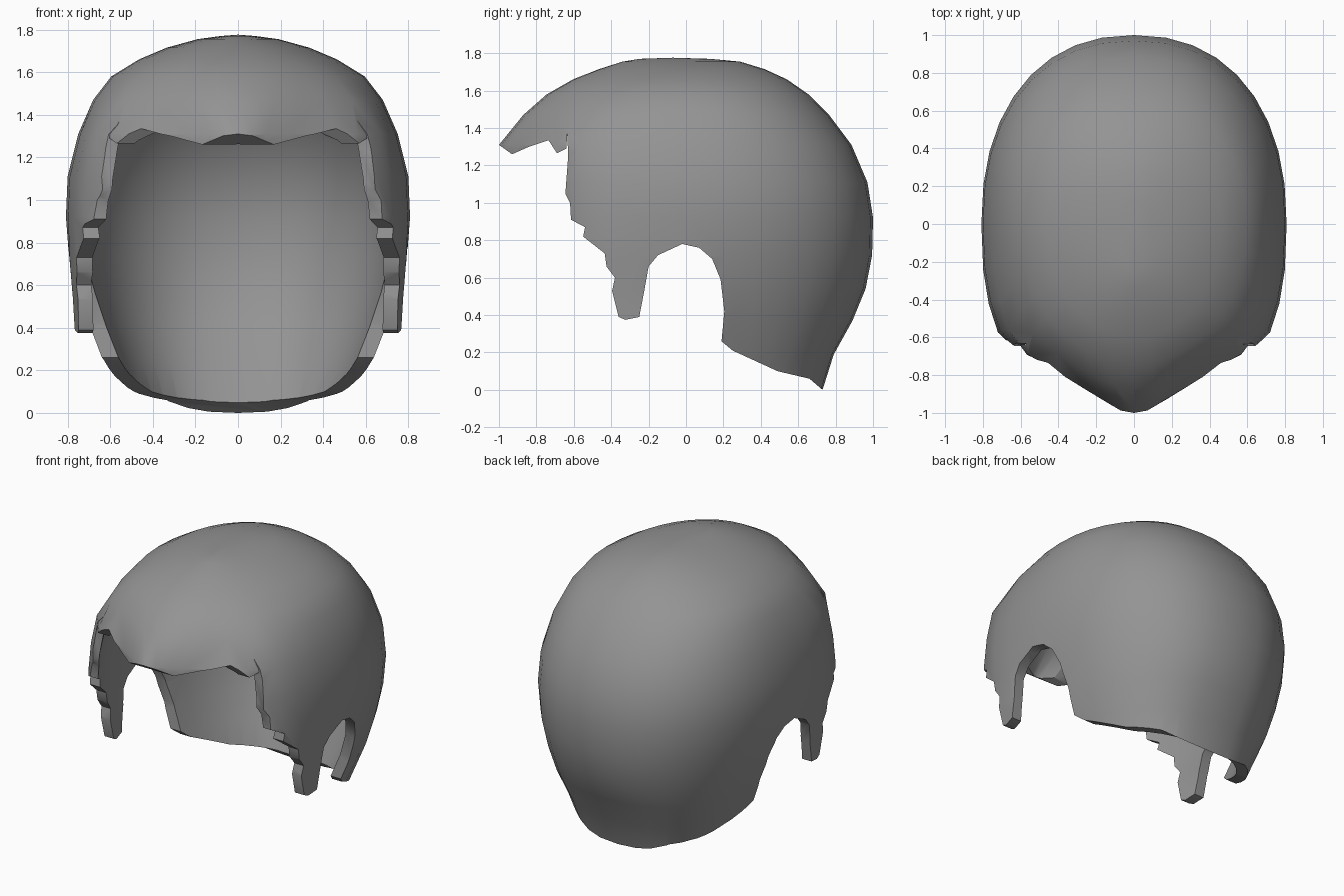
import bpy, bmesh, math

if "Cube" in bpy.data.objects:
    bpy.data.objects.remove(bpy.data.objects["Cube"])

# Head form by height: z, side width, back depth, front depth, back roundness,
# front roundness, sideburn width, strength of the pointed fringe
RINGS = [
    (-0.20, 0.42, 0.64, 1.00, 2.6, 2.5, 0.75, 1),
    (0.00, 0.53, 0.73, 1.00, 2.6, 2.5, 0.75, 1),
    (0.19, 0.615, 0.79, 1.00, 2.5, 2.5, 0.76, 1),
    (0.37, 0.69, 0.89, 1.00, 2.35, 2.5, 0.775, 1),
    (0.54, 0.745, 0.96, 1.00, 2.25, 2.5, 0.785, 1),
    (0.72, 0.785, 0.995, 1.00, 2.25, 2.5, 0.80, 1),
    (0.92, 0.808, 1.00, 1.00, 2.25, 2.5, 0.808, 1),
    (1.11, 0.80, 0.97, 1.00, 2.25, 2.4, 0.80, 1),
    (1.31, 0.75, 0.885, 1.00, 2.25, 2.4, 0.75, 1),
    (1.47, 0.68, 0.765, 0.87, 2.25, 2.2, 0.68, 0.6),
    (1.58, 0.595, 0.655, 0.745, 2.2, 2.1, 0.595, 0.2),
    (1.66, 0.465, 0.54, 0.605, 2.1, 2.0, 0.465, 0),
    (1.715, 0.335, 0.42, 0.465, 2.1, 2.0, 0.335, 0),
    (1.755, 0.19, 0.29, 0.34, 2.1, 2.0, 0.19, 0),
    (1.77, 0.08, 0.13, 0.25, 2.1, 2.0, 0.08, 0),
]
SEG = 36

# Side outline of the hairline (y, z): fringe, sideburn, ear gap, nape
HAIRLINE = [
    (-1.2, 1.31), (-1.0, 1.31), (-0.93, 1.26), (-0.84, 1.30), (-0.735, 1.335),
    (-0.69, 1.265), (-0.64, 1.29), (-0.635, 1.37), (-0.63, 1.25), (-0.645, 1.05),
    (-0.62, 1.0), (-0.615, 0.91), (-0.54, 0.87), (-0.55, 0.82), (-0.435, 0.73),
    (-0.425, 0.66), (-0.38, 0.60), (-0.395, 0.53), (-0.36, 0.39), (-0.325, 0.375),
    (-0.25, 0.39), (-0.225, 0.52), (-0.20, 0.66), (-0.15, 0.72), (-0.02, 0.78),
    (0.07, 0.76), (0.14, 0.70), (0.185, 0.59), (0.205, 0.42), (0.19, 0.26),
    (0.25, 0.21), (0.49, 0.10), (0.66, 0.06), (0.73, 0.0), (1.2, -0.1),
    (1.2, 2.0), (-1.2, 2.0),
]


def new_object(name, bm):
    bmesh.ops.recalc_face_normals(bm, faces=bm.faces[:])
    mesh = bpy.data.meshes.new(name)
    bm.to_mesh(mesh)
    bm.free()
    ob = bpy.data.objects.new(name, mesh)
    bpy.context.collection.objects.link(ob)
    return ob


def ring_point(ring, a, tip, slope):
    """Superellipse point with separate front, back and sideburn sizes."""
    z, w, back, front, n_back, n_front, w_front, point = ring
    c, s = math.cos(a), math.sin(a)
    n, depth = (n_front, front) if c < 0 else (n_back, back)
    y = math.copysign(depth * abs(c) ** (2 / n), c)
    t = min(1, max(0, (0.2 - y) / 0.4))
    width = w + (w_front - w) * t * t * (3 - 2 * t)
    x = width * abs(s) ** (2 / n)
    if c < 0:   # straight flanks running to the pointed fringe
        flank = (tip + slope * (1 + y / front)) * w / 0.75
        x += (min(x, flank) - x) * point
    return (math.copysign(x, s) if abs(s) > 1e-6 else 0, y, z)


def head_form(name, scale=(1, 1, 1), centre=0.9, tip=0.05, slope=1.65):
    bm = bmesh.new()
    loops = []
    for ring in RINGS:
        pts = [ring_point(ring, 2 * math.pi * i / SEG, tip, slope) for i in range(SEG)]
        loops.append([bm.verts.new(p) for p in pts])
    for lo, hi in zip(loops, loops[1:]):
        for i in range(SEG):
            j = (i + 1) % SEG
            bm.faces.new((lo[i], lo[j], hi[j], hi[i]))
    top = bm.verts.new((0, -0.07, 1.776))
    for i in range(SEG):
        bm.faces.new((loops[-1][i], loops[-1][(i + 1) % SEG], top))
    bm.faces.new(loops[0][::-1])
    for v in bm.verts:
        v.co.x *= scale[0]
        v.co.y *= scale[1]
        v.co.z = centre + (v.co.z - centre) * scale[2]
    return new_object(name, bm)


def prism(name, outline, half):
    bm = bmesh.new()
    a = [bm.verts.new((-half, y, z)) for y, z in outline]
    b = [bm.verts.new((half, y, z)) for y, z in outline]
    bm.faces.new(a)
    bm.faces.new(b[::-1])
    for i in range(len(a)):
        j = (i + 1) % len(a)
        bm.faces.new((a[i], a[j], b[j], b[i]))
    return new_object(name, bm)


def cut(ob, tool, operation):
    mod = ob.modifiers.new(operation, 'BOOLEAN')
    mod.operation = operation
    mod.solver = 'EXACT'
    mod.object = tool
    bpy.context.view_layer.objects.active = ob
    bpy.ops.object.modifier_apply(modifier=mod.name)
    bpy.data.objects.remove(tool)


# Hollow hair shell, trimmed along the hairline
hair = head_form("hair_shell")
hollow = head_form("hollow_cutter", (0.915, 0.935, 0.925), tip=0.01, slope=2.1)
cut(hair, hollow, 'DIFFERENCE')
cut(hair, prism("hairline_cutter", HAIRLINE, 1.2), 'INTERSECT')

# Single grey colour
grey = bpy.data.materials.new("hair_grey")
grey.diffuse_color = (0.29, 0.295, 0.29, 1)
grey.use_nodes = True
grey.node_tree.nodes["Principled BSDF"].inputs["Base Color"].default_value = grey.diffuse_color
hair.data.materials.clear()
hair.data.materials.append(grey)
for p in hair.data.polygons:
    p.material_index = 0

# Smooth surface with crisp cut edges
bpy.ops.object.select_all(action='DESELECT')
hair.select_set(True)
bpy.context.view_layer.objects.active = hair
bpy.ops.object.shade_smooth_by_angle(angle=math.radians(40))
